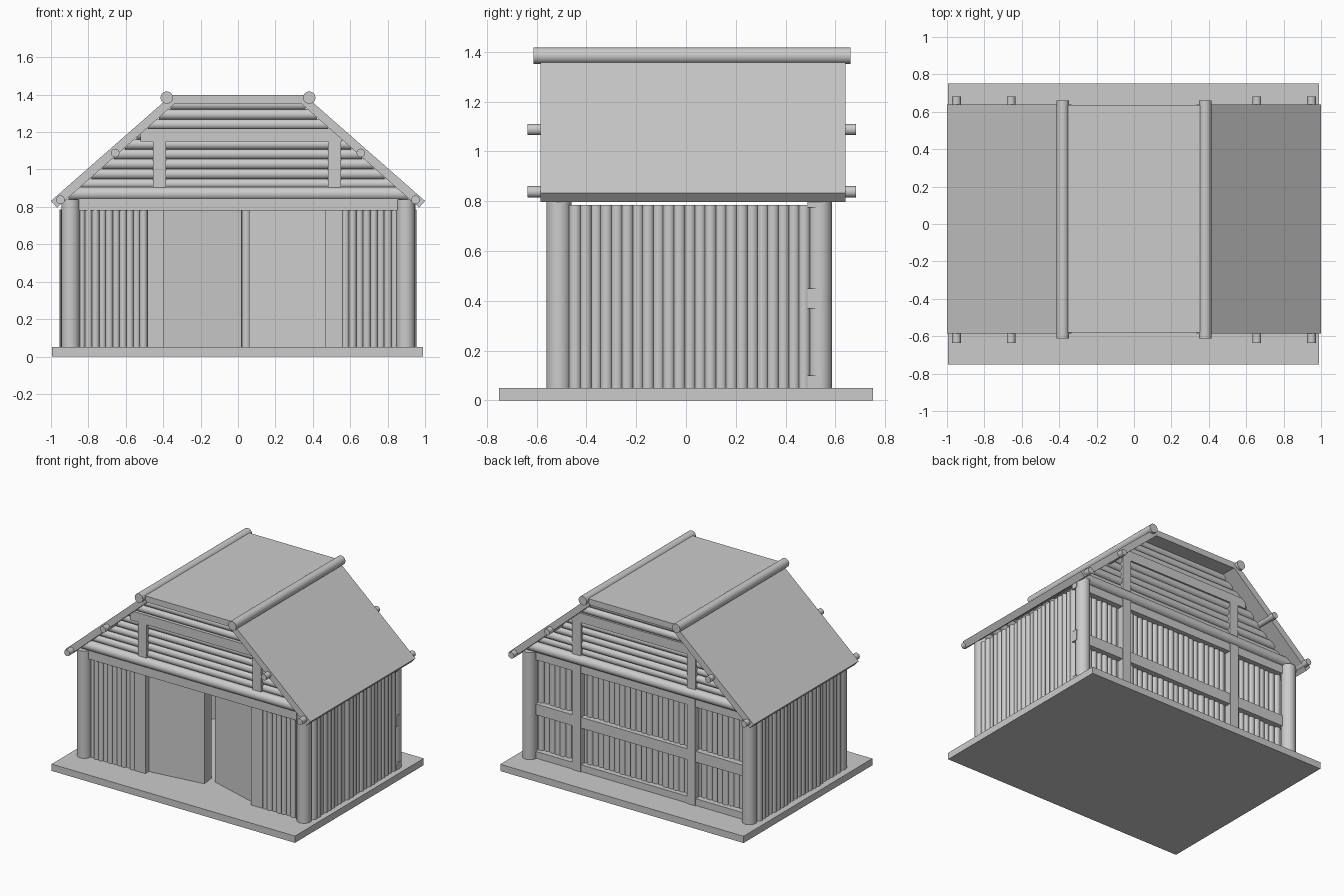
import bpy, bmesh, math, random
from mathutils import Vector, Matrix

if "Cube" in bpy.data.objects:
    bpy.data.objects.remove(bpy.data.objects["Cube"])

random.seed(4)
SLOPE = 0.877          # roof rise per unit run


def finish(name, bm):
    bmesh.ops.recalc_face_normals(bm, faces=bm.faces)
    me = bpy.data.meshes.new(name)
    bm.to_mesh(me)
    bm.free()
    ob = bpy.data.objects.new(name, me)
    bpy.context.collection.objects.link(ob)
    return ob


def box(name, x, y, z):
    bm = bmesh.new()
    c = [(a + b) / 2 for a, b in (x, y, z)]
    s = [b - a for a, b in (x, y, z)]
    bmesh.ops.create_cube(bm, size=1, matrix=Matrix.Translation(c) @ Matrix.Diagonal((*s, 1)))
    return finish(name, bm)


def logs(name, items, sides=16):
    """Row of round logs, each given as (start, end, radius)."""
    bm = bmesh.new()
    for a, b, r in items:
        a, b = Vector(a), Vector(b)
        rot = (b - a).to_track_quat('Z', 'Y').to_matrix().to_4x4()
        bmesh.ops.create_cone(bm, cap_ends=True, segments=sides, radius1=r, radius2=r,
                              depth=(b - a).length, matrix=Matrix.Translation((a + b) / 2) @ rot)
    return finish(name, bm)


def prism(name, profile, direction):
    """Polygon extruded along a vector."""
    bm = bmesh.new()
    f = bm.faces.new([bm.verts.new(p) for p in profile])
    ext = bmesh.ops.extrude_face_region(bm, geom=[f])
    bmesh.ops.translate(bm, vec=direction, verts=[v for v in ext['geom'] if isinstance(v, bmesh.types.BMVert)])
    return finish(name, bm)


def upright(x, y, r, top=0.785):
    return (x, y, 0.05), (x, y, top), r


def row(a, b, n):
    return [a + (b - a) * i / (n - 1) for i in range(n)]


# base slab and corner posts
box("base", (-0.995, 0.99), (-0.75, 0.75), (0, 0.05))
for tag, y in (("front", -0.51), ("back", 0.537)):
    for side, x in (("left", -0.895), ("right", 0.897)):
        logs(f"{tag}_{side}_post", [upright(x, y, 0.05, 0.84)], 24)

# upright log walls
for side, s in (("left", -1), ("right", 1)):
    logs(f"{side}_wall_logs", [upright(s * (0.925 + random.uniform(-.006, .006)), y, 0.025)
                               for y in row(-0.445, 0.475, 23)])
logs("front_left_wall_logs", [upright(x, -0.495 + random.uniform(-.008, .008), 0.021) for x in row(-0.835, -0.505, 10)])
logs("front_right_wall_logs", [upright(x, -0.495 + random.uniform(-.008, .008), 0.021) for x in row(0.575, 0.84, 8)])
logs("back_wall_logs", [upright(x, 0.475 + random.uniform(-.006, .006), 0.025) for x in row(-0.84, 0.84, 39)])

# front door frame and lintel
box("left_door_frame", (-0.485, -0.395), (-0.515, -0.465), (0.05, 0.785))
box("right_door_frame", (0.465, 0.56), (-0.515, -0.465), (0.05, 0.785))
box("front_lintel", (-0.86, 0.86), (-0.53, -0.48), (0.78, 0.845))

# doors, both ajar inwards
prism("left_door", [(-0.40, -0.475, .05), (0.02, -0.42, .05), (0.007, -0.32, .05), (-0.413, -0.375, .05)], (0, 0, 0.73))
prism("right_door", [(0.47, -0.48, .05), (0.06, -0.355, .05), (0.089, -0.26, .05), (0.499, -0.385, .05)], (0, 0, 0.73))

# back timber frame
for name, z in (("bottom", (0.05, 0.10)), ("middle", (0.37, 0.45)), ("top", (0.775, 0.845))):
    box(f"back_{name}_rail", (-0.87, 0.95), (0.487, 0.535), z)
for side, x in (("left", -0.42), ("right", 0.515)):
    box(f"back_{side}_stud", (x - 0.034, x + 0.034), (0.49, 0.542), (0.05, 0.85))

# gables: stacked horizontal logs with applied timbers
for tag, y, s in (("front", -0.475, -1), ("back", 0.50, 1)):
    items = []
    z = 0.87
    while z < 1.35:
        half = 1.0 - (z - 0.835) / SLOPE - 0.055
        first = z < 0.9
        yy = y + s * (0.03 if first else random.uniform(-.006, .006))
        items.append(((-half, yy, z), (half, yy, z), 0.036 if first else 0.029))
        z += 0.053
    logs(f"{tag}_gable_logs", items)
    ys = sorted((y, y + s * 0.04))
    box(f"{tag}_gable_beam", (-0.52, 0.555), ys, (1.15, 1.22))
    for side, x in (("left", -0.42), ("right", 0.515)):
        box(f"{tag}_gable_{side}_stud", (x - 0.035, x + 0.035), ys, (0.85, 1.16))

# roof slopes, flat top, ridge poles and purlins
for side, s in (("left", -1), ("right", 1)):
    prof = [(1.0, 0.832), (0.365, 1.389), (0.335, 1.355), (0.968, 0.796)]
    prism(f"{side}_roof_slope", [(s * x, -0.585, z) for x, z in prof], (0, 1.225, 0))
    logs(f"{side}_ridge_pole", [((s * 0.381, -0.612, 1.384), (s * 0.381, 0.66, 1.384), 0.033)], 20)
    for name, x, z in (("middle", 0.657, 1.088), ("eave", 0.949, 0.838)):
        logs(f"{side}_{name}_purlin", [((s * x, -0.637, z), (s * x, 0.683, z), 0.023)])
box("flat_roof_top", (-0.365, 0.365), (-0.58, 0.635), (1.354, 1.398))

# smooth the round timbers
for ob in bpy.context.scene.objects:
    ob.select_set(True)
    bpy.context.view_layer.objects.active = ob
bpy.ops.object.shade_smooth_by_angle(angle=math.radians(35))
